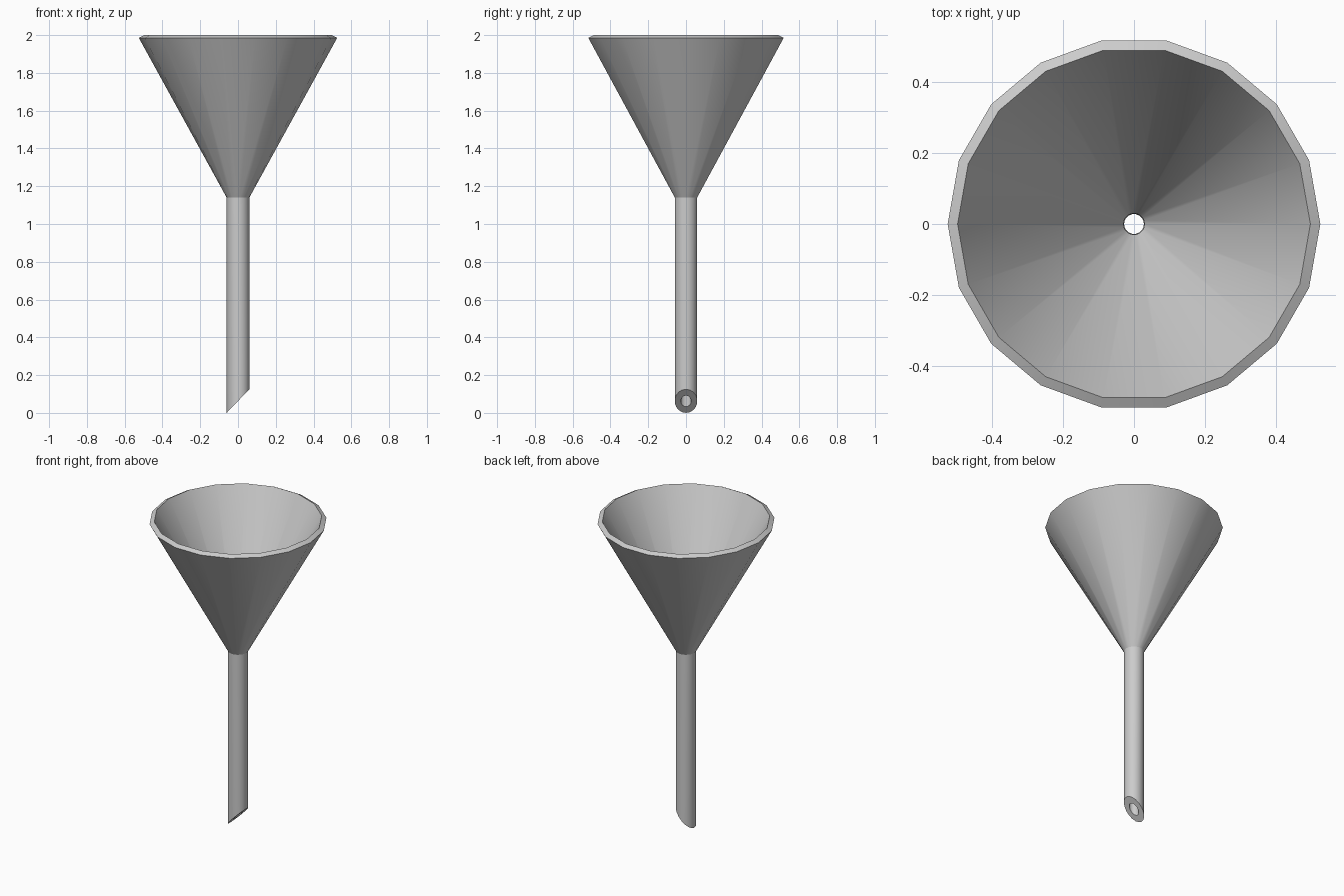
import bpy, bmesh, math

if "Cube" in bpy.data.objects:
    bpy.data.objects.remove(bpy.data.objects["Cube"])

SIDES = 18
# closed wall profile (radius, height): outside going up, rim, inside going down
profile = [(0.06, 0.0), (0.06, 1.14), (0.525, 1.985),
           (0.497, 2.0), (0.03, 1.151), (0.028, 0.0)]

bm = bmesh.new()
rings = []
for r, z in profile:
    ring = []
    for i in range(SIDES):
        a = 2 * math.pi * i / SIDES
        x, y = r * math.cos(a), r * math.sin(a)
        # slanted cut at the spout tip
        h = 0.0625 + 1.04 * x if z == 0.0 else z
        ring.append(bm.verts.new((x, y, h)))
    rings.append(ring)

# skin neighbouring rings, closing the wall at the tip
for k, lower in enumerate(rings):
    upper = rings[(k + 1) % len(rings)]
    for i in range(SIDES):
        j = (i + 1) % SIDES
        bm.faces.new((lower[i], lower[j], upper[j], upper[i]))
bmesh.ops.recalc_face_normals(bm, faces=bm.faces)

mesh = bpy.data.meshes.new("funnel")
bm.to_mesh(mesh)
bm.free()
funnel = bpy.data.objects.new("funnel", mesh)
bpy.context.collection.objects.link(funnel)

# smooth round walls, crisp rim, neck and tip
bpy.context.view_layer.objects.active = funnel
funnel.select_set(True)
bpy.ops.object.shade_smooth_by_angle(angle=math.radians(25))
